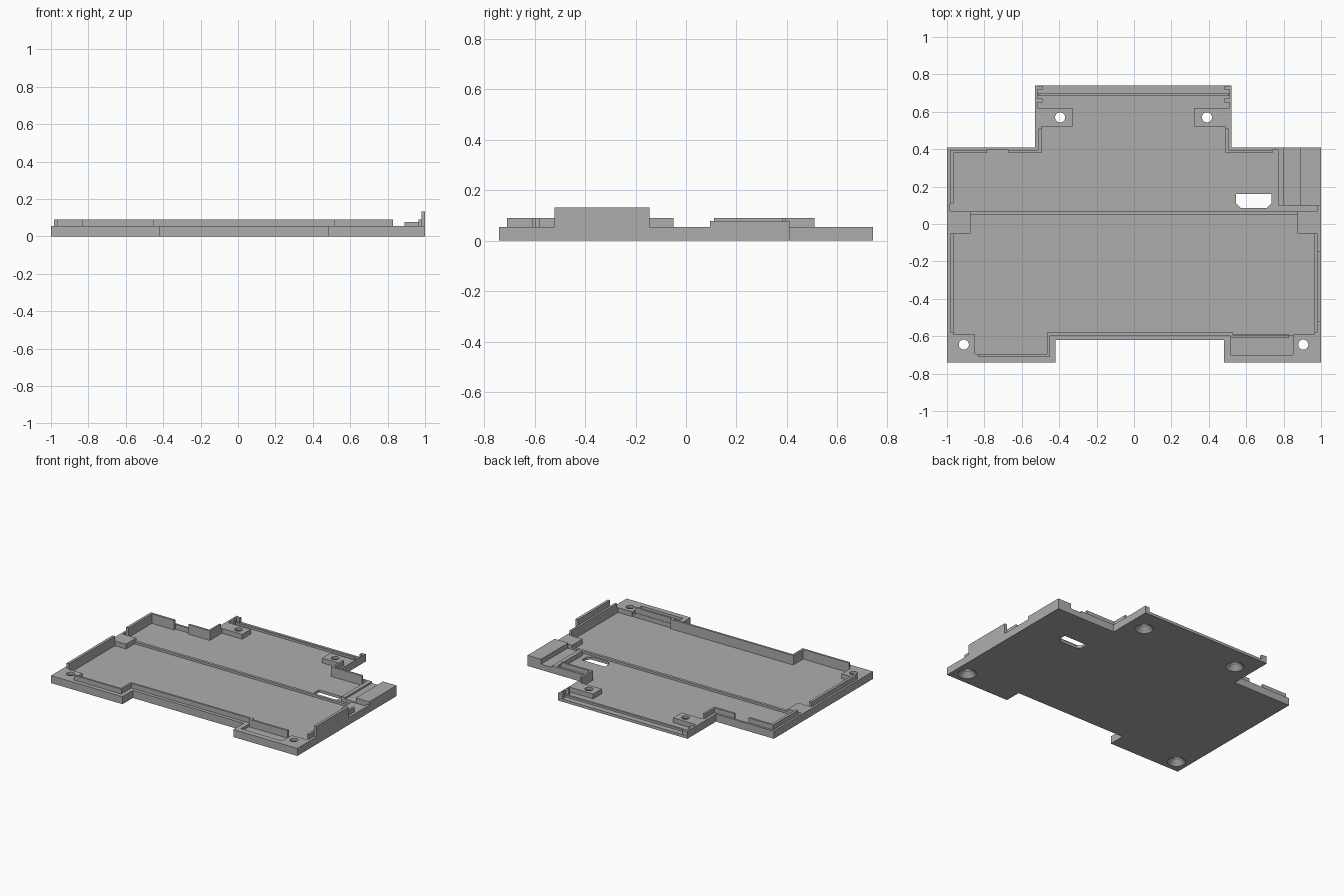
import bpy, bmesh
from mathutils import Matrix

cube = bpy.data.objects.get("Cube")
if cube:
    bpy.data.objects.remove(cube, do_unlink=True)

grey = bpy.data.materials.new("plain grey")
grey.use_nodes = True
grey.diffuse_color = (0.42, 0.42, 0.42, 1)
grey.node_tree.nodes["Principled BSDF"].inputs["Base Color"].default_value = grey.diffuse_color

FLOOR, RIM, LIP, HIGH = 0.02, 0.055, 0.09, 0.2


def finish(name, bm):
    bmesh.ops.recalc_face_normals(bm, faces=bm.faces)
    mesh = bpy.data.meshes.new(name)
    bm.to_mesh(mesh)
    bm.free()
    mesh.materials.append(grey)
    obj = bpy.data.objects.new(name, mesh)
    bpy.context.collection.objects.link(obj)
    return obj


def prism(name, points, z0, z1):
    bm = bmesh.new()
    face = bm.faces.new([bm.verts.new((x, y, z0)) for x, y in points])
    top = bmesh.ops.extrude_face_region(bm, geom=[face])["geom"]
    verts = [v for v in top if isinstance(v, bmesh.types.BMVert)]
    bmesh.ops.translate(bm, verts=verts, vec=(0, 0, z1 - z0))
    return finish(name, bm)


def box(name, x0, x1, y0, y1, z0, z1):
    return prism(name, [(x0, y0), (x1, y0), (x1, y1), (x0, y1)], z0, z1)


def cone(name, x, y, r0, r1, z0, z1):
    bm = bmesh.new()
    bmesh.ops.create_cone(bm, cap_ends=True, segments=32, radius1=r0, radius2=r1,
                          depth=z1 - z0, matrix=Matrix.Translation((x, y, (z0 + z1) / 2)))
    return finish(name, bm)


# Stepped base plate
base = prism("base_tray", [
    (-1, -.74), (-.42, -.74), (-.42, -.62), (.48, -.62), (.48, -.74), (1, -.74),
    (1, .41), (.52, .41), (.52, .74), (-.53, .74), (-.53, .41), (-1, .41)], 0, RIM)

# Front and rear pockets, leaving the screw bosses standing
cutters = [
    prism("front_pocket", [
        (-.965, -.05), (-.965, -.59), (-.85, -.59), (-.85, -.695), (-.465, -.695),
        (-.465, -.58), (.53, -.58), (.53, -.595), (.85, -.595), (.85, -.59), (.965, -.59),
        (.965, -.05), (.875, -.05), (.875, .05), (-.875, .05), (-.875, -.05)], FLOOR, HIGH),
    prism("rear_pocket", [
        (-.985, .07), (.98, .07), (.98, .1), (.77, .1), (.77, .395), (.74, .395), (.74, .38),
        (.49, .38), (.49, .52), (.32, .52), (.32, .62), (.51, .62), (.51, .78), (-.515, .78),
        (-.515, .62), (-.33, .62), (-.33, .52), (-.495, .52), (-.495, .38), (-.67, .38),
        (-.67, .395), (-.785, .395), (-.785, .38), (-.965, .38), (-.965, .11), (-.985, .11)],
        FLOOR, HIGH),
    box("divider_trim", -.875, .875, .04, .08, .036, HIGH),
    box("front_shelf", .515, .85, -.70, -.592, .035, HIGH),
    box("side_channel", .80, .89, .09, .45, .042, HIGH),
    # Cable slot with two clipped corners
    prism("cable_slot", [(.545, .16), (.545, .11), (.57, .085), (.71, .085),
                         (.735, .11), (.735, .16)], -.05, HIGH),
]

# Countersunk screw holes
for x, y in [(-.91, -.645), (.905, -.645), (-.395, .57), (.39, .57)]:
    cutters.append(cone("screw_hole", x, y, .027, .027, -.05, HIGH))
    cutters.append(cone("countersink", x, y, .062, .027, -.001, .036))

bpy.context.view_layer.objects.active = base
for cutter in cutters:
    cutter.hide_render = True
    mod = base.modifiers.new("cut", "BOOLEAN")
    mod.operation, mod.solver, mod.object = "DIFFERENCE", "EXACT", cutter
    bpy.ops.object.modifier_apply(modifier=mod.name)
    bpy.data.objects.remove(cutter, do_unlink=True)

# Raised locating lips
low = RIM - .003
box("left_front_lip", -.985, -.965, -.58, -.05, low, LIP)
box("right_front_lip", .965, .981, -.58, -.05, low, LIP)
prism("front_left_lip", [
    (-.835, -.695), (-.835, -.71), (-.45, -.71), (-.45, -.595), (.515, -.595), (.515, -.61),
    (.83, -.61), (.83, -.595), (.53, -.595), (.53, -.58), (-.465, -.58), (-.465, -.695)],
    low, LIP)
box("front_lip_foot", .52, .83, -.61, -.592, FLOOR, low)
prism("rear_left_lip", [
    (-.985, .11), (-.965, .11), (-.965, .38), (-.785, .38), (-.785, .395), (-.985, .395)],
    low, LIP)
prism("rear_left_corner_lip", [
    (-.67, .38), (-.495, .38), (-.495, .51), (-.51, .51), (-.51, .395), (-.67, .395)],
    low, LIP)
prism("rear_right_corner_lip", [
    (.74, .38), (.74, .395), (.505, .395), (.505, .51), (.49, .51), (.49, .38)], low, LIP)

# Tall side tab and raised side block
box("side_tab", .98, 1, -.52, -.145, low, .132)
box("side_block", .89, 1, .095, .41, low, .078)

# Rear panel slot: low rail with small guide nubs at both ends
box("rear_rail", -.512, .508, .685, .70, FLOOR - .003, .035)
for side, x0, x1 in [("left", -.52, -.49), ("right", .485, .515)]:
    for y0, y1 in [(.65, .672), (.718, .738)]:
        box(side + "_guide_nub", x0, x1, y0, y1, FLOOR - .003, RIM - .001)
